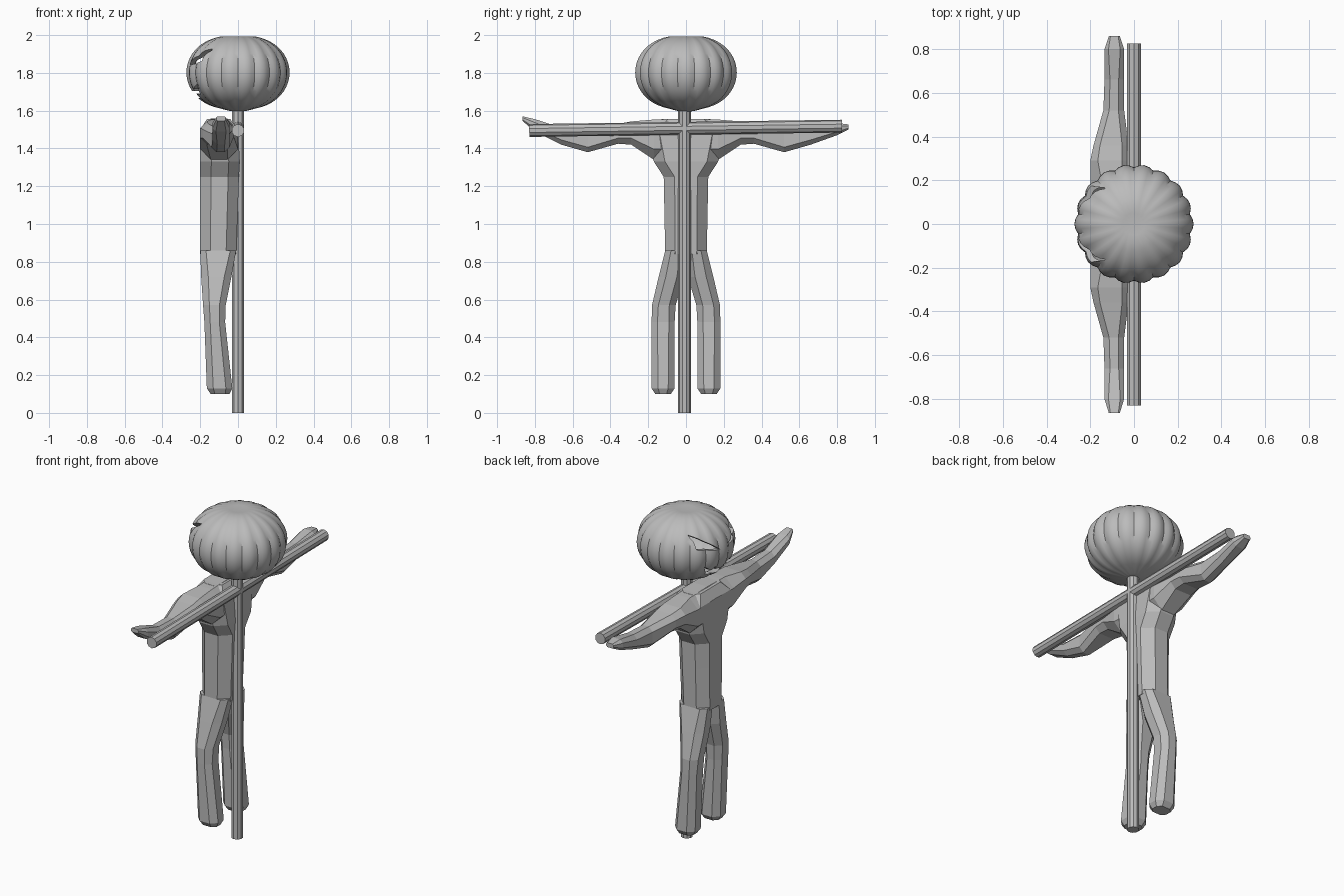
import bpy, bmesh, math
from mathutils import Matrix, Vector

cube = bpy.data.objects.get("Cube")
if cube:
    bpy.data.objects.remove(cube, do_unlink=True)

GREY = (0.5, 0.5, 0.5, 1.0)
grey = bpy.data.materials.new("plain grey")
grey.use_nodes = True
grey.diffuse_color = GREY
grey.node_tree.nodes["Principled BSDF"].inputs["Base Color"].default_value = GREY


def finish(bm, name):
    bmesh.ops.recalc_face_normals(bm, faces=bm.faces)
    mesh = bpy.data.meshes.new(name)
    bm.to_mesh(mesh)
    bm.free()
    mesh.materials.append(grey)
    obj = bpy.data.objects.new(name, mesh)
    bpy.context.collection.objects.link(obj)
    return obj


def skin(bm, rings):
    """Bridge equal point rings and cap both ends."""
    loops = [[bm.verts.new(p) for p in ring] for ring in rings]
    n = len(loops[0])
    for a, b in zip(loops, loops[1:]):
        for i in range(n):
            j = (i + 1) % n
            bm.faces.new((a[i], a[j], b[j], b[i]))
    bm.faces.new(loops[0])
    bm.faces.new(loops[-1])


def bevelled_box(a0, a1, b0, b1, cut=0.28):
    """Eight corner points of a rectangle with its corners cut off."""
    c = cut * min(a1 - a0, b1 - b0)
    return [(a0 + c, b0), (a1 - c, b0), (a1, b0 + c), (a1, b1 - c),
            (a1 - c, b1), (a0 + c, b1), (a0, b1 - c), (a0, b0 + c)]


def limb(name, sections, place):
    """Loft along an axis; place turns (along, a, b) into a point."""
    bm = bmesh.new()
    skin(bm, [[place(s[0], a, b) for a, b in bevelled_box(*s[1:])] for s in sections])
    return finish(bm, name)


def pole(name, start, end, radius=0.034, sides=10):
    start, end = Vector(start), Vector(end)
    d = end - start
    bm = bmesh.new()
    bmesh.ops.create_cone(bm, cap_ends=True, segments=sides, radius1=radius,
                          radius2=radius, depth=d.length)
    turn = d.to_track_quat('Z', 'Y').to_matrix().to_4x4()
    bm.transform(Matrix.Translation((start + end) / 2) @ turn)
    return finish(bm, name)


# Wooden cross
pole("upright_pole", (0, -0.008, 0), (0, -0.008, 1.68))
pole("cross_pole", (0, -0.83, 1.495), (0, 0.825, 1.518))

# Torso: height, back-to-front range, side range
torso = [(0.84, -0.2, -0.01, 0.11), (1.1, -0.2, 0.0, 0.115), (1.25, -0.2, 0.005, 0.118),
         (1.33, -0.2, 0.01, 0.17), (1.5, -0.2, 0.0, 0.2), (1.555, -0.165, -0.04, 0.13)]
limb("torso", [(z, x0, x1, -w, w) for z, x0, x1, w in torso],
     lambda z, x, y: (x, y, z))

# Legs: height, depth range, side range
leg = [(0.86, -0.2, -0.01, 0.0, 0.11), (0.72, -0.195, -0.035, 0.01, 0.145),
       (0.57, -0.185, -0.065, 0.055, 0.18), (0.48, -0.178, -0.068, 0.06, 0.182),
       (0.13, -0.165, -0.03, 0.06, 0.182), (0.1, -0.145, -0.045, 0.08, 0.162)]

# Arms: distance out, depth range, height range
arm = [(0.0, -0.2, 0.0, 1.34, 1.558), (0.17, -0.2, 0.0, 1.34, 1.553),
       (0.29, -0.2, -0.02, 1.42, 1.543), (0.36, -0.185, -0.025, 1.425, 1.53),
       (0.52, -0.14, -0.045, 1.38, 1.505), (0.66, -0.135, -0.045, 1.42, 1.51)]
hands = {1: [(0.8, -0.135, -0.045, 1.47, 1.535), (0.86, -0.115, -0.065, 1.5, 1.527)],
         -1: [(0.8, -0.135, -0.045, 1.49, 1.555), (0.865, -0.115, -0.065, 1.545, 1.57)]}

for side, label in ((1, "far"), (-1, "near")):
    limb(label + "_leg", leg, lambda z, x, y: (x, side * y, z))
    limb(label + "_arm", arm + hands[side], lambda y, x, z: (x, side * y, z))

# Ribbed pumpkin head
LOBES = 18
bm = bmesh.new()
bmesh.ops.create_uvsphere(bm, u_segments=LOBES * 4, v_segments=24, radius=1)
for v in bm.verts:
    flat = math.hypot(v.co.x, v.co.y)
    angle = math.atan2(v.co.y, v.co.x)
    lobe = 1 - 0.05 * (1 - abs(math.cos(angle * LOBES / 2)))
    r = 0.273 * lobe * flat ** 0.82
    z = 1.802 + 0.198 * v.co.z - 0.012 * max(0, 1 - flat * 4)
    v.co = (r * math.cos(angle), r * math.sin(angle), z) if flat > 1e-4 else (0, 0, z)
head = finish(bm, "pumpkin_head")
shell = head.modifiers.new("shell", 'SOLIDIFY')
shell.thickness = 0.025
shell.offset = -1

# Carved eyes and toothed mouth
eye = [(0.165, 1.93), (0.175, 1.86), (0.04, 1.83)]
smile = [(0.13, 1.745), (0.09, 1.715), (0.07, 1.735), (0.045, 1.705), (0.0, 1.705)]
chin = [(0.0, 1.665), (0.05, 1.67), (0.07, 1.69), (0.1, 1.685)]
mouth = (smile + [(-y, z) for y, z in reversed(smile[:-1])]
         + [(-y, z) for y, z in reversed(chin)] + chin[1:])
bm = bmesh.new()
for outline in (eye, [(-y, z) for y, z in eye], mouth):
    skin(bm, [[(x, y, z) for y, z in outline] for x in (-0.4, -0.08)])
cutter = finish(bm, "face_cutter")
cutter.hide_render = True
carve = head.modifiers.new("carve", 'BOOLEAN')
carve.operation = 'DIFFERENCE'
carve.solver = 'EXACT'
carve.object = cutter

bpy.ops.object.select_all(action='DESELECT')
bpy.context.view_layer.objects.active = head
head.select_set(True)
for modifier in ("shell", "carve"):
    bpy.ops.object.modifier_apply(modifier=modifier)
bpy.ops.object.shade_smooth_by_angle(angle=math.radians(35))
bpy.data.objects.remove(cutter, do_unlink=True)
